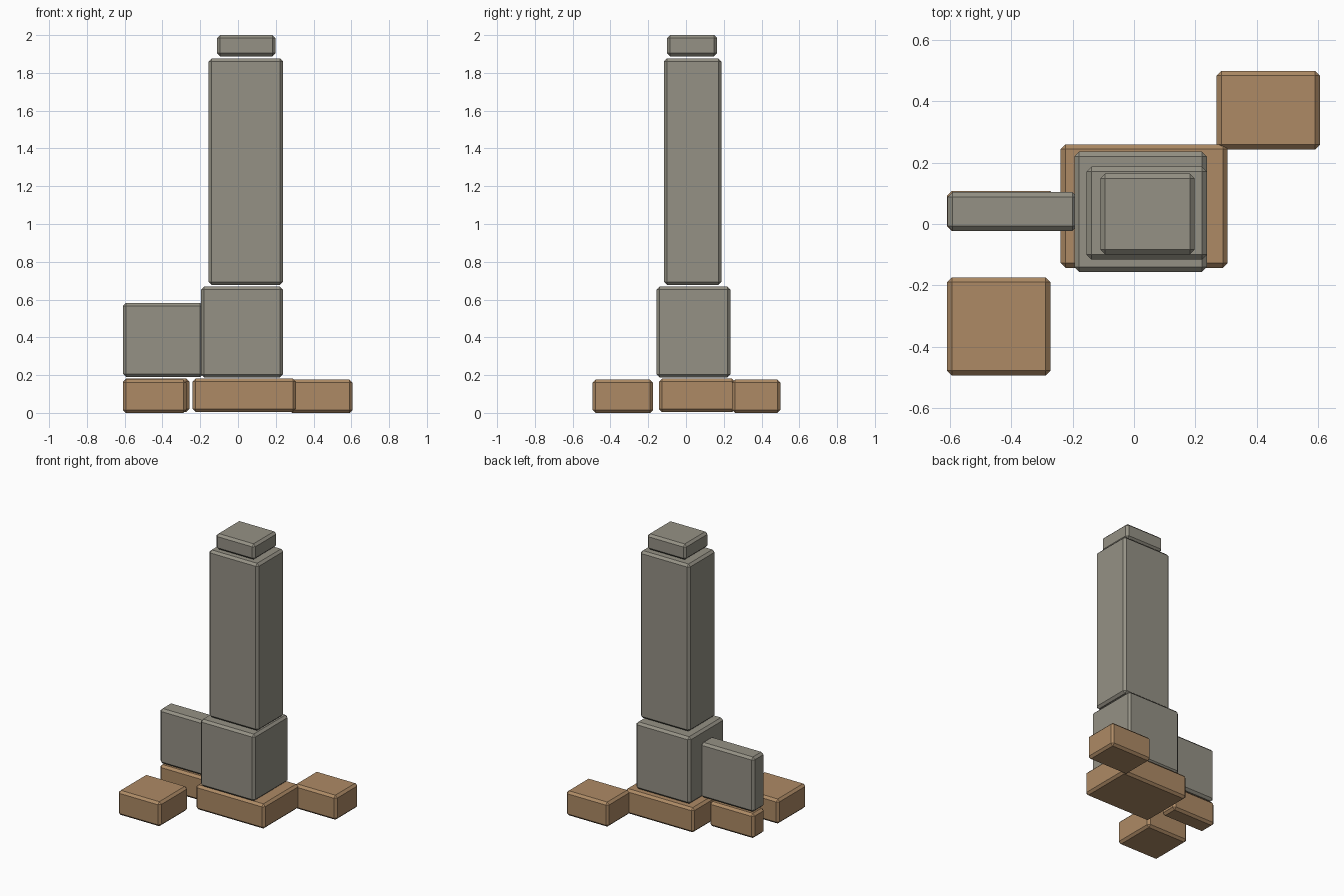
import bpy, bmesh

if "Cube" in bpy.data.objects:
    bpy.data.objects.remove(bpy.data.objects["Cube"])


def material(name, rgb):
    m = bpy.data.materials.new(name)
    m.diffuse_color = (*rgb, 1)
    m.use_nodes = True
    m.node_tree.nodes["Principled BSDF"].inputs["Base Color"].default_value = m.diffuse_color
    return m


stone = material("warm grey stone", (0.30, 0.285, 0.235))
earth = material("tan earth", (0.42, 0.255, 0.13))


def block(name, xs, ys, zs, mat, chamfer=0.016):
    """Box given by its extents, with every edge chamfered once."""
    bm = bmesh.new()
    bmesh.ops.create_cube(bm, size=1)
    for v in bm.verts:
        for i, (lo, hi) in enumerate((xs, ys, zs)):
            v.co[i] = hi if v.co[i] > 0 else lo
    bmesh.ops.bevel(bm, geom=bm.edges[:], offset=chamfer, segments=1,
                    affect='EDGES', profile=0.5)
    me = bpy.data.meshes.new(name)
    bm.to_mesh(me)
    bm.free()
    me.materials.append(mat)
    ob = bpy.data.objects.new(name, me)
    bpy.context.collection.objects.link(ob)
    return ob


# Foundation slabs
block("main_foundation", (-0.24, 0.306), (-0.143, 0.26), (0.004, 0.181), earth)
block("wall_foundation", (-0.61, -0.258), (-0.023, 0.108), (0.004, 0.181), earth)
block("back_right_slab", (0.27, 0.607), (0.243, 0.50), (0.0, 0.176), earth)
block("front_left_slab", (-0.61, -0.273), (-0.495, -0.174), (0.0, 0.176), earth)

# Stone tower with side wall
block("tower_base", (-0.195, 0.238), (-0.156, 0.236), (0.188, 0.668), stone)
block("side_wall", (-0.608, -0.185), (-0.023, 0.104), (0.19, 0.583), stone)
block("tower_shaft", (-0.155, 0.238), (-0.116, 0.187), (0.678, 1.877), stone)
block("tower_cap", (-0.11, 0.198), (-0.1, 0.165), (1.888, 2.0), stone)
